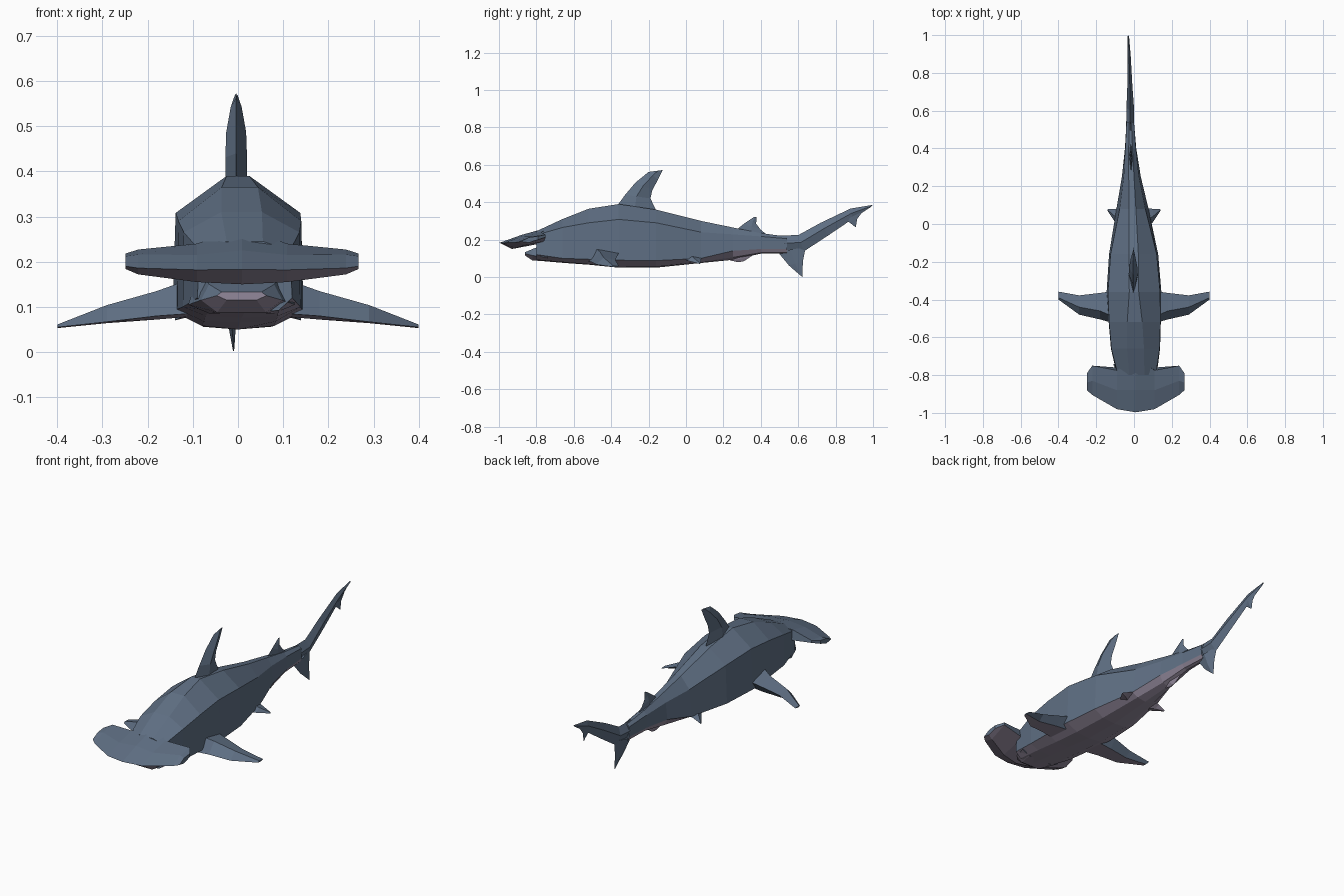
import bpy, bmesh
from mathutils import Vector


def material(name, col):
    m = bpy.data.materials.new(name)
    m.diffuse_color = (*col, 1)
    return m


SLATE = material("slate blue", (0.115, 0.16, 0.23))
BELLY = material("pale mauve", (0.29, 0.25, 0.33))


def loft(name, rings, pale=(), pale_cap=False, base=0):
    """Skin matching rings; strips whose index is in pale get the belly colour."""
    bm = bmesh.new()
    vs = [[bm.verts.new(p) for p in r] for r in rings]
    n = len(rings[0])
    for a, b in zip(vs, vs[1:]):
        for i in range(n):
            j = (i + 1) % n
            f = bm.faces.new((a[i], a[j], b[j], b[i]))
            f.material_index = 1 if i in pale else base
    first = bm.faces.new(vs[0])
    first.material_index = 1 if pale_cap else base
    bm.faces.new(vs[-1][::-1]).material_index = base
    bmesh.ops.recalc_face_normals(bm, faces=bm.faces)
    me = bpy.data.meshes.new(name)
    bm.to_mesh(me)
    bm.free()
    me.materials.append(SLATE)
    me.materials.append(BELLY)
    ob = bpy.data.objects.new(name, me)
    bpy.context.collection.objects.link(ob)
    return ob


def upright_fin(name, stations, base=0):
    """Diamond-section fin; station = lead (y, z), trail (y, z), half thickness, x."""
    rings = []
    for ly, lz, ty, tz, t, x in stations:
        my, mz = ly * .55 + ty * .45, lz * .55 + tz * .45
        rings.append([(x, ly, lz), (x + t, my, mz), (x, ty, tz), (x - t, my, mz)])
    return loft(name, rings, base=base)


# Body: y, centre x, top z, top w, shoulder w/z, low side w/z, belly w/z, keel z
body = [
    (-.80, .015, .245, .040, .100, .225, .105, .120, .075, .092, .088),
    (-.66, .008, .310, .045, .128, .265, .130, .100, .080, .080, .076),
    (-.52, .004, .365, .040, .136, .290, .138, .095, .080, .068, .066),
    (-.36, .000, .390, .025, .138, .308, .145, .090, .080, .058, .050),
    (-.16, -.002, .360, .025, .122, .290, .130, .088, .075, .056, .050),
    (.08, -.008, .300, .018, .068, .240, .085, .100, .050, .082, .075),
    (.25, -.014, .265, .014, .040, .228, .050, .140, .030, .105, .092),
    (.40, -.018, .235, .010, .028, .217, .030, .150, .018, .130, .125),
    (.54, -.020, .216, .006, .020, .205, .020, .150, .012, .130, .125),
]
rings = []
for y, c, tz, tw, sw, sz, lw, lz, bw, bz, kz in body:
    right = [(tw, tz), (sw, sz), (lw, lz), (bw, bz)]
    prof = right + [(0, kz)] + [(-x, z) for x, z in reversed(right)]
    rings.append([(c + x, y, z) for x, z in prof])
loft("body", rings, pale=(2, 3, 4, 5))

# Lower jaw: y, half width, top z, side z, keel z
rings = []
for y, w, tz, sz, kz in [(-.86, .055, .133, .125, .115), (-.82, .090, .150, .115, .088),
                         (-.74, .118, .180, .105, .085)]:
    rings.append([(.008 + x, y, z) for x, z in
                  [(w * .8, tz), (w, sz), (w * .6, kz), (-w * .6, kz), (-w, sz), (-w * .8, tz)]])
loft("lower_jaw", rings, pale=(1, 2, 3), pale_cap=True)

# Hammer head: half sections across x of front, top and underside (y, z)
half = [
    (0, [(-.997, .183), (-.88, .225), (-.70, .275), (-.72, .190), (-.93, .150)]),
    (.10, [(-.98, .182), (-.88, .215), (-.775, .240), (-.76, .190), (-.91, .155)]),
    (.23, [(-.905, .186), (-.83, .216), (-.75, .227), (-.75, .213), (-.85, .172)]),
    (.258, [(-.88, .190), (-.84, .212), (-.79, .218), (-.79, .200), (-.84, .184)]),
]
sections = [(-x, p) for x, p in reversed(half[1:])] + half
loft("hammer_head", [[(x + .009, y, z) for y, z in p] for x, p in sections], pale=(3, 4))

# Upright fins
upright_fin("dorsal_fin", [
    (-.38, .365, -.15, .335, .024, -.004), (-.325, .44, -.19, .42, .024, -.004),
    (-.27, .505, -.18, .465, .022, -.004), (-.20, .562, -.15, .52, .012, -.004),
    (-.17, .566, -.125, .572, .003, -.004)])
upright_fin("second_dorsal_fin", [
    (.26, .245, .46, .205, .010, -.016), (.31, .285, .40, .252, .008, -.016),
    (.34, .305, .375, .285, .006, -.016), (.365, .322, .377, .320, .002, -.016)])
upright_fin("anal_fin", [
    (.18, .110, .40, .145, .016, -.014), (.24, .088, .34, .105, .010, -.014),
    (.28, .079, .31, .085, .003, -.014)], base=1)
upright_fin("tail_upper_lobe", [
    (.48, .222, .48, .125, .022, -.020), (.60, .224, .63, .137, .020, -.020),
    (.72, .290, .76, .222, .013, -.022), (.88, .366, .89, .310, .009, -.026),
    (1.0, .386, .985, .372, .004, -.030)])
upright_fin("tail_tip_lobe", [
    (.84, .300, .945, .350, .006, -.026), (.875, .292, .915, .310, .005, -.026),
    (.895, .275, .908, .266, .002, -.026)])
upright_fin("tail_lower_lobe", [
    (.49, .135, .64, .160, .018, -.020), (.55, .062, .625, .085, .010, -.014),
    (.605, .014, .622, .000, .002, -.010)])

# Paired fins: x, then lead, crest, trail and underside (y, z)
pectoral = [
    (.11, (-.525, .085), (-.49, .160), (-.355, .135), (-.40, .078)),
    (.18, (-.505, .080), (-.46, .135), (-.365, .118), (-.40, .072)),
    (.29, (-.480, .067), (-.44, .104), (-.378, .092), (-.41, .064)),
    (.40, (-.400, .055), (-.39, .061), (-.358, .058), (-.38, .053)),
]
pelvic = [
    (.06, (-.03, .100), (.02, .125), (.085, .105), (.02, .085)),
    (.10, (.01, .087), (.04, .103), (.080, .092), (.05, .080)),
    (.14, (.07, .071), (.075, .075), (.078, .074), (.075, .070)),
]
for label, fin, pale in (("pectoral_fin", pectoral, (3,)), ("pelvic_fin", pelvic, (2, 3))):
    for side, s in (("left", -1), ("right", 1)):
        loft(f"{side}_{label}", [[(s * x, y, z) for y, z in pts] for x, *pts in fin], pale=pale)
